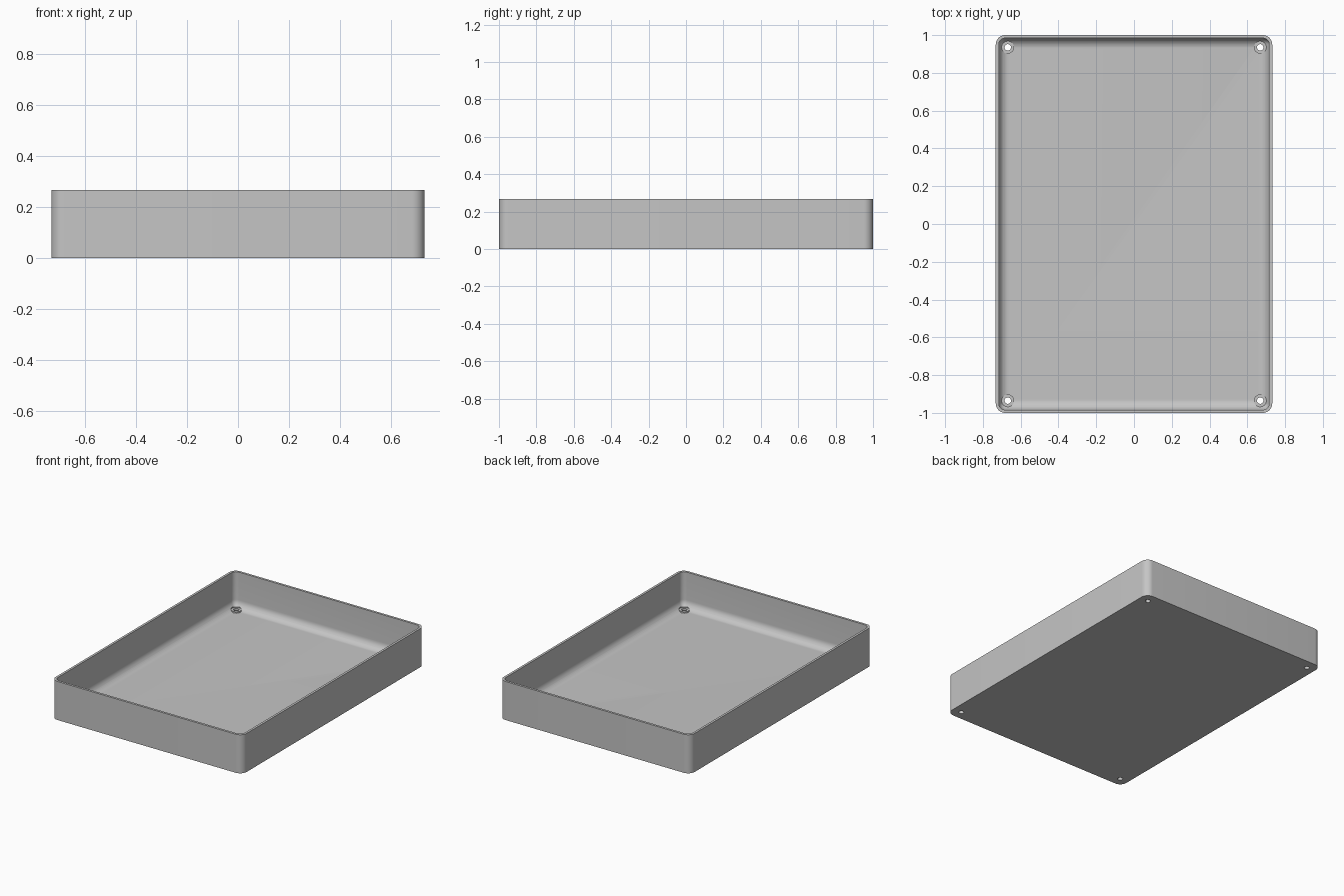
import bpy, bmesh, math
from mathutils import Matrix

if "Cube" in bpy.data.objects:
    bpy.data.objects.remove(bpy.data.objects["Cube"], do_unlink=True)

HALF_X, HALF_Y, HEIGHT = 0.732, 1.0, 0.267
CORNER, WALL, FLOOR, FILLET = 0.05, 0.016, 0.02, 0.055
HOLE_X, HOLE_Y = 0.668, 0.935
ARC = 10

grey = bpy.data.materials.new("plain_grey")
grey.use_nodes = True
colour = (0.56, 0.56, 0.56, 1)
grey.diffuse_color = colour
grey.node_tree.nodes["Principled BSDF"].inputs["Base Color"].default_value = colour


def make_object(name, bm):
    bmesh.ops.recalc_face_normals(bm, faces=bm.faces)
    mesh = bpy.data.meshes.new(name)
    bm.to_mesh(mesh)
    bm.free()
    mesh.materials.append(grey)
    obj = bpy.data.objects.new(name, mesh)
    bpy.context.collection.objects.link(obj)
    return obj


def rounded_loop(bm, inset, z):
    """Rounded rectangle, shrunk by inset, at height z."""
    r = max(CORNER - inset, 0.004)
    cx, cy = HALF_X - inset - r, HALF_Y - inset - r
    verts = []
    for q, (sx, sy) in enumerate([(1, 1), (-1, 1), (-1, -1), (1, -1)]):
        for i in range(ARC + 1):
            a = (q + i / ARC) * math.pi / 2
            verts.append(bm.verts.new((sx * cx + r * math.cos(a), sy * cy + r * math.sin(a), z)))
    return verts


# Tray shell: outer wall, rim, inner wall, curved inner fillet and floor
profile = [(0, 0), (0, HEIGHT), (WALL, HEIGHT)]
for i in range(ARC + 1):
    a = i / ARC * math.pi / 2
    profile.append((WALL + FILLET * (1 - math.cos(a)), FLOOR + FILLET * (1 - math.sin(a))))
bm = bmesh.new()
loops = [rounded_loop(bm, *p) for p in profile]
for low, high in zip(loops, loops[1:]):
    for i in range(len(low)):
        j = (i + 1) % len(low)
        bm.faces.new((low[i], low[j], high[j], high[i]))
bm.faces.new(loops[0])
bm.faces.new(loops[-1])
tray = make_object("tray", bm)


def corner_cylinders(name, radius, z0, z1):
    """One upright cylinder at each of the four screw positions."""
    bm = bmesh.new()
    for x in (-HOLE_X, HOLE_X):
        for y in (-HOLE_Y, HOLE_Y):
            bmesh.ops.create_cone(bm, cap_ends=True, segments=32, radius1=radius, radius2=radius,
                                  depth=z1 - z0, matrix=Matrix.Translation((x, y, (z0 + z1) / 2)))
    obj = make_object(name, bm)
    obj.hide_render = True
    return obj


def combine(tool, operation):
    mod = tray.modifiers.new(tool.name, "BOOLEAN")
    mod.operation, mod.object, mod.solver = operation, tool, "EXACT"
    bpy.ops.object.modifier_apply(modifier=mod.name)
    bpy.data.objects.remove(tool, do_unlink=True)


bpy.ops.object.select_all(action="DESELECT")
bpy.context.view_layer.objects.active = tray
tray.select_set(True)

# Screw seats sunk into the fillet, with holes through the floor
combine(corner_cylinders("screw_boss", 0.033, 0.01, 0.03), "UNION")
combine(corner_cylinders("seat_cutter", 0.033, 0.03, 0.12), "DIFFERENCE")
combine(corner_cylinders("hole_cutter", 0.017, -0.05, 0.2), "DIFFERENCE")

bpy.ops.object.shade_smooth_by_angle(angle=math.radians(35))
